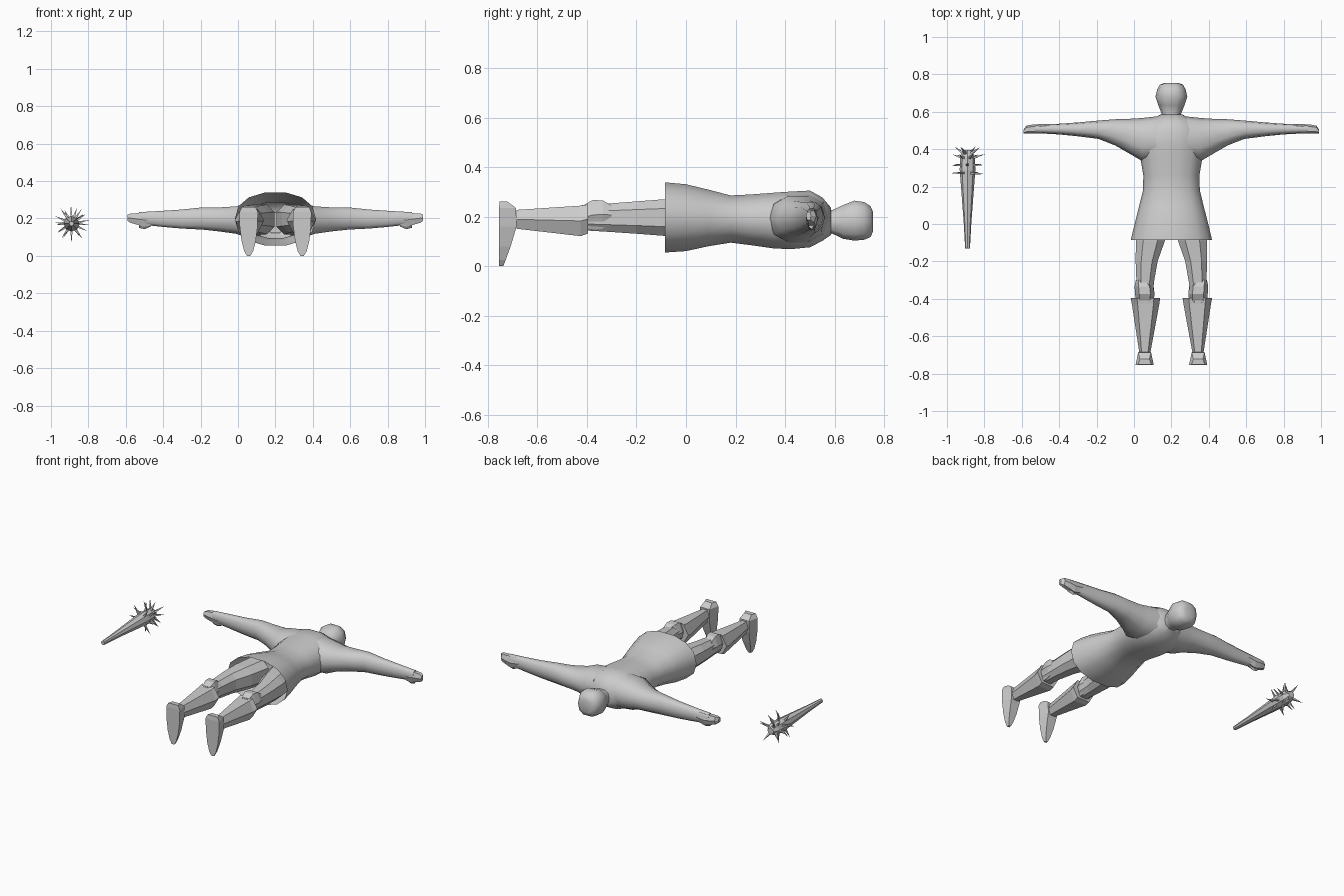
import bpy, bmesh, math, random
from mathutils import Vector

if "Cube" in bpy.data.objects:
    bpy.data.objects.remove(bpy.data.objects["Cube"])

CX = 0.2  # body centre line
grey = bpy.data.materials.new("plain grey")
grey.diffuse_color = (0.6, 0.6, 0.6, 1)
grey.use_nodes = True
grey.node_tree.nodes["Principled BSDF"].inputs["Base Color"].default_value = grey.diffuse_color


def finish(name, bm, smooth):
    bmesh.ops.recalc_face_normals(bm, faces=bm.faces)
    me = bpy.data.meshes.new(name)
    bm.to_mesh(me)
    bm.free()
    ob = bpy.data.objects.new(name, me)
    bpy.context.collection.objects.link(ob)
    me.materials.append(grey)
    if smooth:
        bpy.ops.object.select_all(action='DESELECT')
        ob.select_set(True)
        bpy.context.view_layer.objects.active = ob
        bpy.ops.object.shade_smooth_by_angle(angle=math.radians(50))
    return ob


def loft(name, rings, n, axis='y', power=1.0, smooth=True, caps=(True, True), turn=0.0):
    """Rings are (position, low a, high a, low z, high z); a is x for axis y, y for axis x."""
    bm = bmesh.new()
    loops = []
    for p, a0, a1, z0, z1 in rings:
        loop = []
        for i in range(n):
            t = 2 * math.pi * (i + turn) / n
            c, s = math.cos(t), math.sin(t)
            c = math.copysign(abs(c) ** power, c)
            s = math.copysign(abs(s) ** power, s)
            a = (a0 + a1) / 2 + c * (a1 - a0) / 2
            z = (z0 + z1) / 2 + s * (z1 - z0) / 2
            loop.append(bm.verts.new((p, a, z) if axis == 'x' else (a, p, z)))
        loops.append(loop)
    for A, B in zip(loops, loops[1:]):
        for i in range(n):
            j = (i + 1) % n
            bm.faces.new((A[i], A[j], B[j], B[i]))
    for use, loop in zip(caps, (loops[0], loops[-1])):
        if use:
            bm.faces.new(loop)
    return finish(name, bm, smooth)


# Tunic: y, half width, low z, high z; open at the hem
tunic = [(-.085, .217, .052, .342), (0, .197, .058, .334), (.09, .174, .078, .312),
         (.18, .152, .093, .288), (.26, .15, .083, .292), (.35, .165, .070, .299),
         (.42, .172, .066, .304), (.50, .165, .074, .308), (.55, .12, .10, .28),
         (.585, .06, .125, .238)]
loft("tunic", [(y, CX - w, CX + w, a, b) for y, w, a, b in tunic], 14, power=.9,
     caps=(False, True))

# Head and neck
head = [(.56, .055, .12, .235), (.59, .052, .13, .228), (.635, .07, .108, .25),
        (.68, .085, .10, .268), (.72, .076, .104, .262), (.745, .062, .115, .245),
        (.755, .035, .14, .22)]
loft("head", [(y, CX - w, CX + w, a, b) for y, w, a, b in head], 10, power=.8)

# Arms: distance from centre, low y, high y, low z, high z
arm = [(.08, .34, .575, .09, .295), (.155, .335, .567, .095, .285), (.21, .368, .563, .115, .268),
       (.30, .42, .56, .128, .262), (.39, .455, .553, .138, .262), (.50, .469, .543, .144, .25),
       (.60, .479, .536, .153, .243), (.73, .486, .529, .168, .235)]
hand = [(.64, .484, .534, .165, .236), (.70, .484, .534, .150, .234),
        (.74, .484, .532, .163, .232), (.775, .484, .526, .174, .23), (.79, .484, .505, .185, .222)]
thumb = [(.665, .492, .525, .158, .19), (.70, .495, .52, .143, .175), (.73, .495, .515, .15, .172)]

# Legs: y, inner and outer distance from centre, low z, high z
thigh = [(.04, .0, .175, .11, .28), (-.09, .03, .195, .118, .275), (-.2, .07, .195, .127, .266),
         (-.31, .09, .19, .135, .257), (-.42, .10, .185, .142, .25)]
knee = [(-.30, .125, .19, .165, .25), (-.335, .095, .197, .145, .272), (-.375, .09, .194, .14, .275),
        (-.41, .095, .19, .14, .255)]
boot = [(-.395, .06, .218, .125, .257), (-.425, .064, .212, .114, .252), (-.685, .112, .172, .147, .232)]

for side, label in ((-1, "left"), (1, "right")):
    def out(d):
        return CX + side * d

    for part, rows, n, smooth in (("arm", arm, 10, True), ("hand", hand, 6, False),
                                  ("thumb", thumb, 4, False)):
        loft(label + "_" + part, [(out(r[0]),) + r[1:] for r in rows], n, 'x', .85, smooth)
    for part, rows, n, turn in (("thigh", thigh, 8, .5), ("knee_guard", knee, 6, 0),
                                ("boot", boot, 6, 0)):
        loft(label + "_" + part, [(y, out(i), out(o), a, b) for y, i, o, a, b in rows],
             n, power=.8, smooth=False, turn=turn)

    # Foot: sole at the far end, toes pointing down; z, half width, sole y, top y
    bm = bmesh.new()
    foot = [(.262, .036, -.752, -.722), (.235, .049, -.755, -.686), (.16, .048, -.755, -.684),
            (.08, .038, -.755, -.708), (.025, .024, -.755, -.728), (.0, .009, -.755, -.738)]
    loops = []
    for z, w, sole, top in foot:
        pts = [(-w, sole), (w, sole), (w * .7, top), (-w * .7, top)]
        loops.append([bm.verts.new((out(.143) + x, y, z)) for x, y in pts])
    for A, B in zip(loops, loops[1:]):
        for i in range(4):
            bm.faces.new((A[i], A[i - 1], B[i - 1], B[i]))
    bm.faces.new(loops[0])
    bm.faces.new(loops[-1])
    finish(label + "_foot", bm, False)

# Club shaft
KX, KZ = -.89, .172
club = [(-.13, .013), (0, .02), (.2, .035), (.29, .042), (.36, .039), (.395, .022)]
loft("club", [(y, KX - r, KX + r, KZ - r, KZ + r) for y, r in club], 8, smooth=False)

# Club spikes: rings of four-sided cones, leaning forward near the tip
random.seed(4)
bm = bmesh.new()
for y, count, lean, phase in ((.272, 6, .0, 0), (.315, 6, .05, .5), (.352, 6, .3, .1),
                              (.378, 4, .6, .35)):
    for k in range(count):
        t = 2 * math.pi * (k + phase) / count + random.uniform(-.12, .12)
        d = Vector((math.cos(t), lean + random.uniform(-.1, .1), math.sin(t))).normalized()
        base = Vector((KX + .026 * math.cos(t), y, KZ + .026 * math.sin(t)))
        u = d.orthogonal().normalized() * .010
        v = d.cross(u)
        tip = bm.verts.new(base + d * random.uniform(.062, .08))
        ring = [bm.verts.new(base + p) for p in (u, v, -u, -v)]
        for i in range(4):
            bm.faces.new((ring[i - 1], ring[i], tip))
        bm.faces.new(ring)
finish("club_spikes", bm, False)
